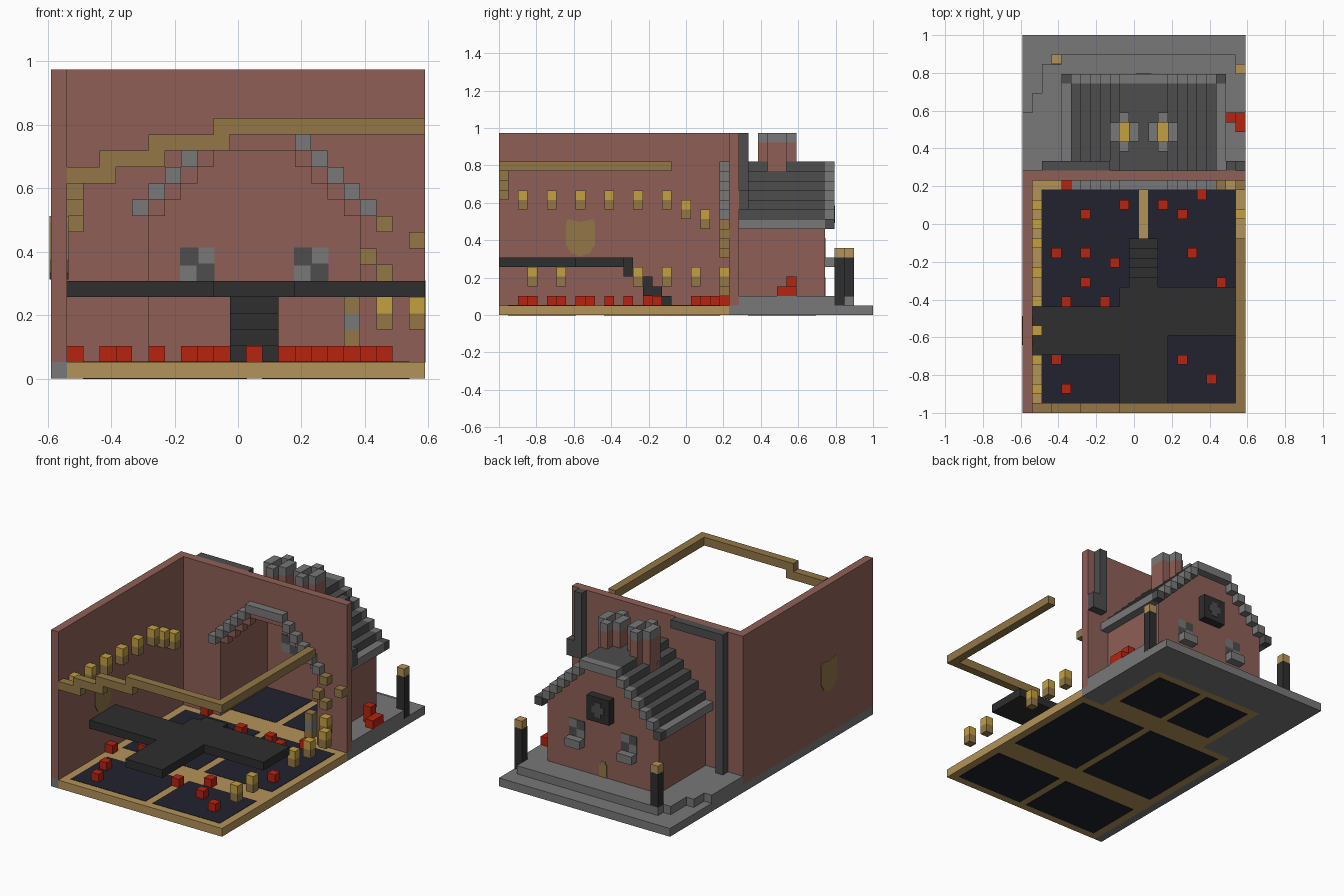
import bpy, bmesh
from mathutils import Matrix, Vector

if "Cube" in bpy.data.objects:
    bpy.data.objects.remove(bpy.data.objects["Cube"], do_unlink=True)

U = 2 / 39                                  # edge of one block
ORIGIN = Vector((-11.5 * U, -1.0, 0.0))
CENTRE = 12                                 # middle column of the house


def material(name, *rgb):
    linear = [((c / 255 + 0.055) / 1.055) ** 2.4 for c in rgb] + [1.0]
    mat = bpy.data.materials.new(name)
    mat.use_nodes = True
    mat.diffuse_color = linear
    mat.node_tree.nodes["Principled BSDF"].inputs["Base Color"].default_value = linear
    return mat


BRICK = material("brick", 143, 96, 86)
TAN = material("tan", 180, 147, 88)
OCHRE = material("ochre", 147, 119, 71)
GREY = material("grey", 120, 120, 120)
SLATE = material("slate", 77, 77, 77)
BLACK = material("charcoal", 46, 46, 46)
NAVY = material("navy", 33, 34, 46)
RED = material("red", 182, 36, 16)
GOLD = material("gold", 195, 160, 64)


def finish(name, bm, mat):
    mesh = bpy.data.meshes.new(name)
    bm.to_mesh(mesh)
    bm.free()
    mesh.materials.append(mat)
    obj = bpy.data.objects.new(name, mesh)
    bpy.context.scene.collection.objects.link(obj)
    return obj


def blocks(name, mat, boxes, grow=0.0):
    """Boxes given in block units as x, y, z, width, depth, height."""
    bm = bmesh.new()
    for x, y, z, w, d, h in boxes:
        size = Vector((w, d, h)) * U
        mid = ORIGIN + Vector((x, y, z)) * U + size / 2
        size += Vector((grow, grow, grow)) * 2
        bmesh.ops.create_cube(bm, size=1, matrix=Matrix.Translation(mid) @ Matrix.Diagonal((*size, 1)))
    return finish(name, bm, mat)


def side_plate(name, mat, outline, x, thickness):
    """Flat outline in the y-z plane, pushed out along x."""
    bm = bmesh.new()
    face = bm.faces.new([bm.verts.new(ORIGIN + Vector((x, y, z)) * U) for y, z in outline])
    out = bmesh.ops.extrude_face_region(bm, geom=[face])
    bmesh.ops.translate(bm, vec=(thickness, 0, 0),
                        verts=[v for v in out["geom"] if isinstance(v, bmesh.types.BMVert)])
    bmesh.ops.recalc_face_normals(bm, faces=bm.faces)
    return finish(name, bm, mat)


def roof_level(x):
    return min(15, 17 - abs(x - CENTRE))


# Floors: hall and house in tan, with dark panels left of and right of a path
blocks("hall_floor", TAN, [(1, 0, 0, 22, 24, 1), (5, 24, 0, 15, 10, 1)])
blocks("floor_panels", NAVY,
       [(x, y, 0, w, d, 1) for x, w in ((2, 10), (13, 9)) for y, d in ((1, 7), (11, 12))]
       + [(x, 26, 0, 6, 7, 1) for x in (6, 13)], grow=0.002)
blocks("wall_footing", GREY, [(0, 0, 0, 1, 24, 1)])

# Yard with a raised, stepped pavement
blocks("yard", GREY, [(0, 24, 0, 5, 15, 1), (20, 24, 0, 3, 15, 1), (5, 34, 0, 15, 5, 1)])
pavement = []
for x in range(23):
    end = {0: 31, 1: 33, 2: 36, 22: 36}.get(x, 37)
    start = 34 if 5 <= x < 20 else 25
    pavement.append((x, start, 1, 1, end - start, 1))
blocks("pavement", GREY, pavement)

# Hall walls, with a stepped arch opening into the house
blocks("side_wall", BRICK, [(0, 0, 1, 1, 24, 18)])
back = [(0, 24, 1, 6, 1, 18), (19, 24, 1, 4, 1, 18)]
for x in range(6, 19):
    low = roof_level(x) - 1
    back.append((x, 24, low, 1, 1, 19 - low))
blocks("back_wall", BRICK, back)
shield = [(7.2, 10), (7, 9.6), (7, 7.3), (7.5, 6.5), (8.5, 6.1), (9.5, 6.5), (10, 7.3), (10, 9.6), (9.8, 10), (8.5, 9.7)]
side_plate("shield_inside", OCHRE, shield, 1, 0.004)
side_plate("shield_outside", OCHRE, shield, 0, -0.004)

# House: side walls and gable
blocks("house_side_walls", BRICK, [(x, 25, 1, 1, 8, 9) for x in (5, 19)])
blocks("house_gable", BRICK, [(x, 33, 1, 1, 1, roof_level(x) - 1) for x in range(5, 20)])

# Roof courses, light end rims and eaves
span = range(5, 20)
blocks("roof", SLATE, [(x, 25, roof_level(x), 1, 9, 1) for x in span])
blocks("roof_rim", GREY, [(x, 34, roof_level(x), 1, 1, 1) for x in span])
blocks("inner_arch", GREY, [(x, 23, roof_level(x), 1, 1, 1) for x in span])
blocks("eaves", GREY, [(x, 25, 9, 1, 9, 1) for x in (4, 20)])
blocks("eave_ends", SLATE, [(x, 34, 9, 1, 1, 1) for x in (4, 20)])

# Chimneys: four lobes round a glowing flue
for side, x in (("right", 10), ("left", 14)):
    lobes = [(x - 1, 28, 1, 2), (x + 1, 28, 1, 2), (x, 27, 1, 1), (x, 30, 1, 1)]
    blocks(side + "_chimney", BRICK, [(a, b, 14, w, d, 4) for a, b, w, d in lobes])
    blocks(side + "_chimney_cap", GREY, [(a, b, 18, w, d, 1) for a, b, w, d in lobes])
    blocks(side + "_flue_fire", GOLD, [(x, 28, 16, 1, 2, 1)])

# Chequered windows with sills, gable window and door
for side, x in (("right", 8), ("left", 15)):
    blocks(side + "_window_dark", SLATE, [(x, 33, 7, 1, 1, 1), (x + 1, 33, 6, 1, 1, 1)], grow=0.003)
    blocks(side + "_window_light", GREY, [(x + 1, 33, 7, 1, 1, 1), (x, 33, 6, 1, 1, 1)], grow=0.003)
    blocks(side + "_window_sill", GREY, [(x, 34, 5, 2, 1, 1)])
blocks("gable_window", BLACK, [(11, 34, 9, 3, 1, 3)])
blocks("gable_window_pane", SLATE, [(11.7, 34.95, 10.1, 1.6, 0.1, 0.8), (12.1, 34.95, 9.6, 0.8, 0.1, 1.8)])
blocks("small_door", OCHRE, [(12, 33.95, 2, 1, 0.1, 1.6), (12.2, 33.95, 3.6, 0.6, 0.1, 0.3)])

# Drain pipes on the back of the hall
blocks("drain_pipes", SLATE, [(2, 25, 18, 7, 1, 1), (2, 25, 2, 1, 1, 16),
                              (21, 25, 11, 1, 1, 8), (22, 25, 11, 1, 1, 2)])

# Lamp posts and barrels in the yard
for side, x, y in (("right", 3, 36), ("left", 22, 35)):
    blocks(side + "_lamp_post", BLACK, [(x, y, 1 if x == 22 else 2, 1, 1, 5 if x == 22 else 4)], grow=0.001)
    blocks(side + "_lamp_top", TAN, [(x, y, 6, 1, 1, 1)])
blocks("yard_barrels", RED, [(21, 30, 2, 1, 1, 2), (22, 30, 2, 1, 1, 1), (22, 29, 2, 1, 1, 1)])

# Raised cross-shaped deck and its stairs
blocks("deck", BLACK, [(10, 0, 5, 5, 13, 1), (1, 6, 5, 9, 5, 1), (15, 8, 5, 8, 5, 1)])
blocks("stairs", BLACK, [(11, 13 + n, max(1, 4 - n), 3, 1, 2 if n < 4 else 1) for n in range(5)])

# Floating stepped rail along the front and the left side
rail = [(1, 12, 3), (3, 13, 4), (6, 14, 5), (10, 15, 13)]
blocks("front_rail", OCHRE, [(x, 0, z, w, 1, 1) for x, z, w in rail])
blocks("side_rail", OCHRE, [(22, 1, 15, 1, 17, 1)])

# Candles: a row on the side wall, a row along the open edge
candles = [(1, y, 11) for y in range(2, 18, 3)] + [(1, 19, 10), (1, 21, 9)]
candles += [(22, y, 3) for y in (3, 6, 14, 17, 20)] + [(20, 23, 3)]
blocks("candle_stems", OCHRE, [(x, y, z, 1, 1, 1) for x, y, z in candles])
blocks("candle_flames", GOLD, [(x, y, z + 1, 1, 1, 1) for x, y, z in candles])

# Loose blocks beside the arch
loose = [(20, 9), (22, 8), (19, 7), (20, 6), (18, 4), (18, 2)]
blocks("loose_blocks", OCHRE, [(x, 23, z, 1, 1, 1) for x, z in loose])
blocks("loose_grey_block", GREY, [(18, 23, 3, 1, 1, 1)])

# Red stools scattered on the floor
stools = [(4, 23), (6, 20), (10, 21), (14, 21), (16, 20), (18, 22), (3, 16), (6, 16), (9, 15),
          (6, 13), (4, 11), (8, 11), (17, 16), (20, 13), (3, 5), (4, 2), (16, 5), (19, 3),
          (1, 9), (12, 6), (15, 8)]
blocks("stools", RED, [(x, y, 1, 1, 1, 1) for x, y in stools])
